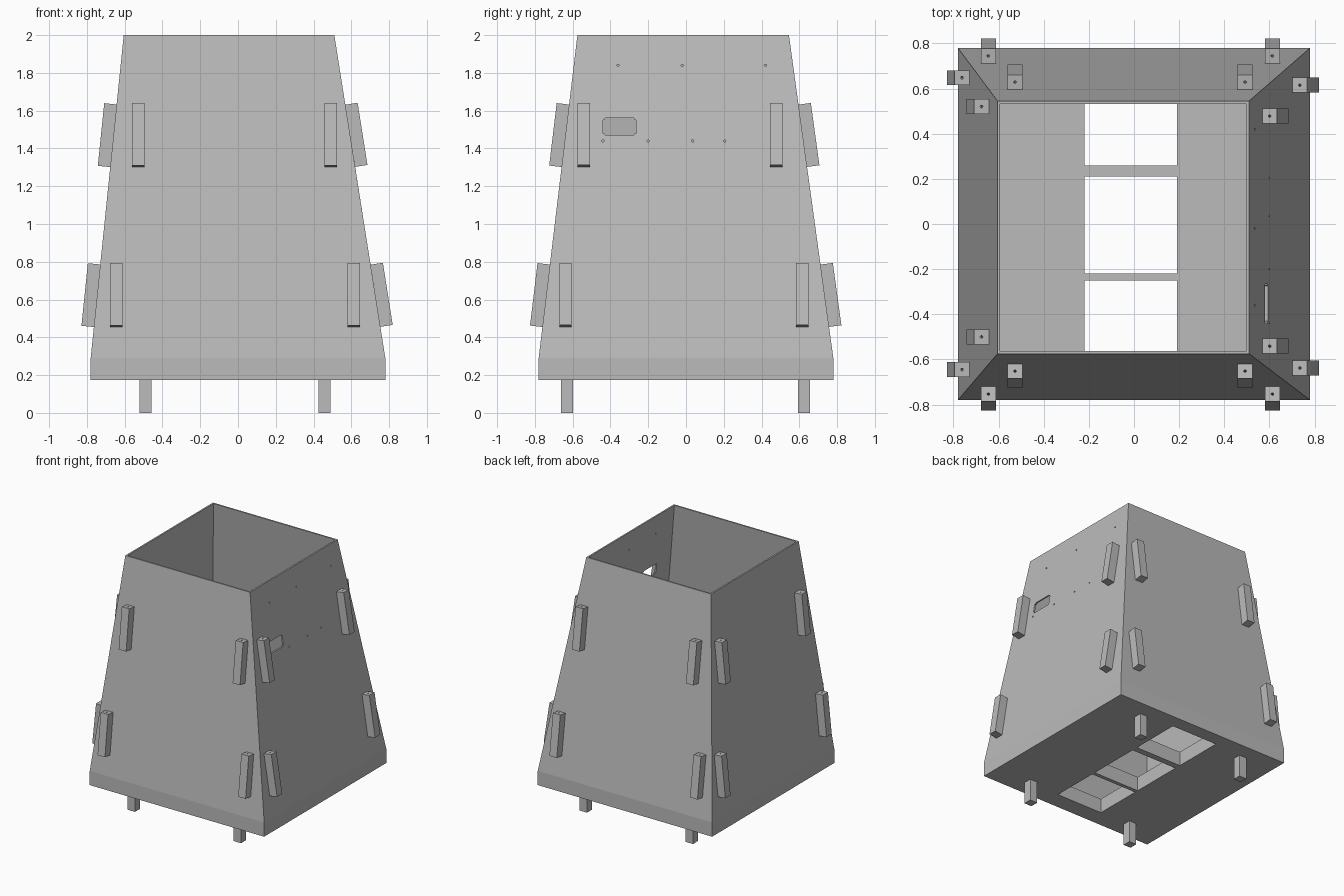
import bpy, bmesh, math
from mathutils import Vector, Matrix

if "Cube" in bpy.data.objects:
    bpy.data.objects.remove(bpy.data.objects["Cube"])

grey = bpy.data.materials.new("plain grey")
grey.use_nodes = True
grey.diffuse_color = (0.5, 0.5, 0.5, 1)
grey.node_tree.nodes["Principled BSDF"].inputs["Base Color"].default_value = (0.5, 0.5, 0.5, 1)

BASE, STEP, TOP, HALF, WALL = 0.175, 0.29, 2.0, 0.78, 0.0125
# Half width of each wall at the top rim
RIM = {"left": 0.51, "right": 0.605, "front": 0.575, "back": 0.545}


def make_object(name, bm):
    bmesh.ops.recalc_face_normals(bm, faces=bm.faces)
    mesh = bpy.data.meshes.new(name)
    bm.to_mesh(mesh)
    bm.free()
    mesh.materials.append(grey)
    ob = bpy.data.objects.new(name, mesh)
    bpy.context.collection.objects.link(ob)
    return ob


def add_box(bm, lo, hi):
    lo, hi = Vector(lo), Vector(hi)
    mat = Matrix.Translation((lo + hi) / 2) @ Matrix.Diagonal((*(hi - lo), 1))
    return bmesh.ops.create_cube(bm, size=1, matrix=mat)["verts"]


def add_rod(bm, length, matrix):
    bmesh.ops.create_cone(bm, cap_ends=True, segments=10, radius1=0.006,
                          radius2=0.006, depth=length, matrix=matrix)


def cut(ob, bm):
    cutter = make_object("cutter", bm)
    cutter.hide_render = True
    mod = ob.modifiers.new("cut", "BOOLEAN")
    mod.operation, mod.solver, mod.object = "DIFFERENCE", "EXACT", cutter
    bpy.context.view_layer.objects.active = ob
    bpy.ops.object.modifier_apply(modifier=mod.name)
    bpy.data.objects.remove(cutter)


# Hollow tapered body with a thick floor
bm = bmesh.new()


def ring(x0, x1, y0, y1, z):
    return [bm.verts.new((x, y, z)) for x, y in ((x0, y0), (x1, y0), (x1, y1), (x0, y1))]


def rim_ring(inset):
    return ring(inset - RIM["right"], RIM["left"] - inset,
                inset - RIM["front"], RIM["back"] - inset, TOP)


inner = HALF - WALL
rings = [ring(-HALF, HALF, -HALF, HALF, BASE), ring(-HALF, HALF, -HALF, HALF, STEP),
         rim_ring(0), rim_ring(WALL), ring(-inner, inner, -inner, inner, STEP)]
for a, b in zip(rings, rings[1:]):
    for i in range(4):
        j = (i + 1) % 4
        bm.faces.new((a[i], a[j], b[j], b[i]))
bm.faces.new(rings[0])
bm.faces.new(rings[-1])
body = make_object("tapered_body", bm)

# Floor openings, wall slot and small wall holes
bm = bmesh.new()
for y0, y1 in ((-0.64, -0.25), (-0.22, 0.21), (0.26, 0.67)):
    add_box(bm, (-0.22, y0, 0.1), (0.19, y1, 0.4))
slot = add_box(bm, (0.4, -0.44, 1.47), (0.8, -0.265, 1.56))
edges = {e for v in slot for e in v.link_edges
         if abs(e.verts[0].co.x - e.verts[1].co.x) > 0.1}
bmesh.ops.bevel(bm, geom=list(edges), offset=0.01, segments=3, affect="EDGES")
for z, row in ((1.84, (-0.36, -0.02, 0.42)), (1.44, (-0.44, -0.2, 0.035, 0.205))):
    for y in row:
        add_rod(bm, 0.3, Matrix.Translation((0.58, y, z)) @ Matrix.Rotation(math.pi / 2, 4, "Y"))
cut(body, bm)

# Legs under the floor
for side, x in (("right", -0.49), ("left", 0.458)):
    for end, y in (("front", -0.63), ("back", 0.625)):
        bm = bmesh.new()
        add_box(bm, (x - 0.0325, y - 0.0325, 0), (x + 0.0325, y + 0.0325, BASE))
        make_object(f"leg_{end}_{side}", bm)

# Drilled blocks lying flat on the sloping walls: (upper pair, lower pair)
X_POS = ((-0.527, 0.492), (-0.645, 0.613))
WALLS = {"front": ((0, -1, 0), X_POS), "back": ((0, 1, 0), X_POS),
         "left": ((1, 0, 0), ((-0.541, 0.478), (-0.638, 0.615))),
         "right": ((-1, 0, 0), ((-0.5, 0.52), (-0.645, 0.648)))}
LONG, THICK = 0.333, 0.066
for wall, (direction, pairs) in WALLS.items():
    out = Vector(direction)
    lean = (HALF - RIM[wall]) / (TOP - STEP)
    up = (Vector((0, 0, 1)) - out * lean).normalized()
    along = Vector((abs(out.y), abs(out.x), 0))
    normal = up.cross(along)
    if normal.dot(out) < 0:
        normal = -normal
    side = normal.cross(up)
    for level, z, pair in (("upper", 1.467, pairs[0]), ("lower", 0.62, pairs[1])):
        for n, pos in enumerate(pair):
            place = out * (RIM[wall] + lean * (TOP - z)) + along * pos + Vector((0, 0, z))
            place += normal * THICK / 2
            frame = Matrix((normal, side, up)).transposed().to_4x4()
            frame.translation = place
            bm = bmesh.new()
            bmesh.ops.create_cube(bm, size=1, matrix=frame @ Matrix.Diagonal((THICK, THICK, LONG, 1)))
            block = make_object(f"{wall}_{level}_block_{n + 1}", bm)
            bm = bmesh.new()
            add_rod(bm, LONG / 2, frame @ Matrix.Translation((0, 0, LONG / 2)))
            cut(block, bm)
